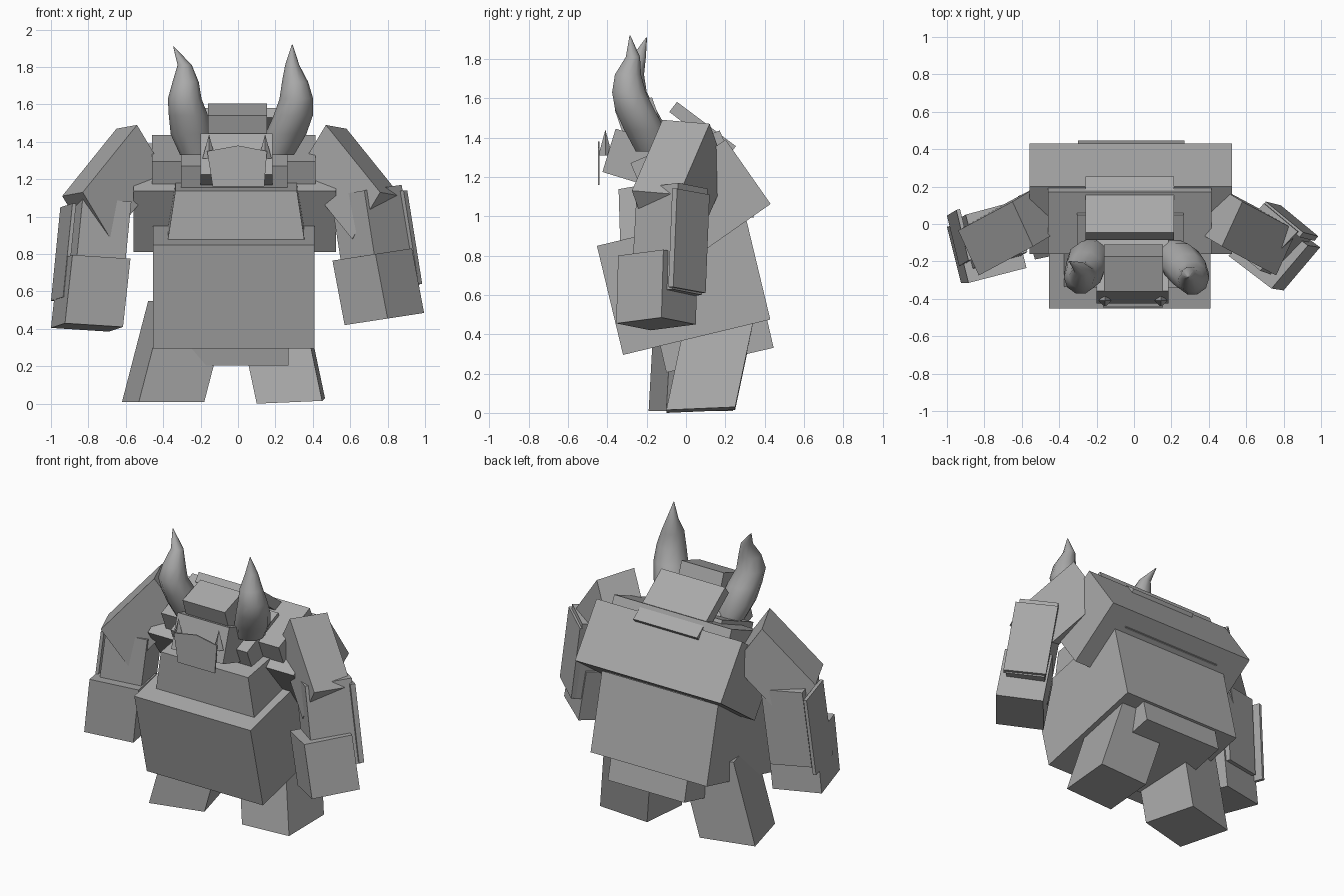
import bpy, bmesh, math
from mathutils import Vector as V

cube = bpy.data.objects.get("Cube")
if cube:
    bpy.data.objects.remove(cube)

stone = bpy.data.materials.new("stone_grey")
stone.use_nodes = True
stone.diffuse_color = (0.4, 0.4, 0.4, 1)
stone.node_tree.nodes["Principled BSDF"].inputs["Base Color"].default_value = (0.4, 0.4, 0.4, 1)


def finish(name, bm):
    bmesh.ops.recalc_face_normals(bm, faces=bm.faces)
    mesh = bpy.data.meshes.new(name)
    bm.to_mesh(mesh)
    bm.free()
    mesh.materials.append(stone)
    obj = bpy.data.objects.new(name, mesh)
    bpy.context.collection.objects.link(obj)
    return obj


def block(name, corner, a, b, c, taper=1):
    """Box spanned by three edge vectors; taper scales the end along c."""
    corner, a, b, c = V(corner), V(a), V(b), V(c)
    mid = corner + (a + b) / 2
    bm = bmesh.new()
    bmesh.ops.create_cube(bm, size=1)
    for v in bm.verts:
        s = taper if v.co.z > 0 else 1
        v.co = mid + (a * v.co.x + b * v.co.y) * s + c * (v.co.z + 0.5)
    return finish(name, bm)


def slab(name, x0, x1, front, depth, height, tilt, taper=1):
    """Box pitched about x, placed by its lower front edge (y, z)."""
    t = math.radians(tilt)
    c, s = math.cos(t), math.sin(t)
    return block(name, (x0, *front), (x1 - x0, 0, 0), (0, depth * c, depth * s),
                 (0, -height * s, height * c), taper)


def flip(p, offset=0):
    return (offset - p[0], p[1], p[2])


# Torso
slab("belly", -0.455, 0.41, (-0.32, 0.295), 0.77, 0.57, 13.5)
slab("chest", -0.375, 0.355, (-0.335, 0.875), 0.69, 0.26, 10, 0.89)
slab("upper_back", -0.56, 0.525, (0.07, 0.81), 0.44, 0.40, 35)
slab("pelvis", -0.30, 0.27, (-0.10, 0.205), 0.56, 0.28, 13)
slab("collar", -0.46, 0.415, (-0.09, 1.13), 0.36, 0.18, 23)
slab("neck_base", -0.305, 0.265, (-0.21, 1.10), 0.36, 0.185, 23)
slab("hump_plate", -0.26, 0.215, (-0.085, 1.53), 0.375, 0.065, -37)

# Head and thin face mask
slab("head", -0.20, 0.185, (-0.425, 1.225), 0.34, 0.23, -17)
slab("head_crown", -0.16, 0.155, (-0.30, 1.36), 0.20, 0.19, 19)
bm = bmesh.new()
outline = [(-0.135, 1.16), (0.14, 1.16), (0.155, 1.35), (0, 1.38), (-0.165, 1.35)]
face = bm.faces.new([bm.verts.new((x, -0.447, z)) for x, z in outline])
ext = bmesh.ops.extrude_face_region(bm, geom=[face])
for v in ext["geom"]:
    if isinstance(v, bmesh.types.BMVert):
        v.co.y += 0.008
finish("face_mask", bm)

# Small spikes on the mask corners
for side, x in (("left", 0.145), ("right", -0.155)):
    bm = bmesh.new()
    bmesh.ops.create_cone(bm, cap_ends=True, segments=4, radius1=0.035, radius2=0, depth=0.13)
    bmesh.ops.translate(bm, verts=bm.verts, vec=(x, -0.41, 1.375))
    finish(side + "_mask_spike", bm)

# Horns
radii = [0.09, 0.11, 0.105, 0.09, 0.07, 0.038, 0.002]
paths = {
    "left": [(0.21, -0.17, 1.33), (0.255, -0.21, 1.44), (0.295, -0.26, 1.54), (0.312, -0.29, 1.63),
             (0.305, -0.295, 1.72), (0.29, -0.27, 1.81), (0.29, -0.285, 1.92)],
    "right": [(-0.22, -0.17, 1.33), (-0.25, -0.20, 1.44), (-0.265, -0.25, 1.54), (-0.285, -0.285, 1.63),
              (-0.28, -0.28, 1.72), (-0.285, -0.24, 1.81), (-0.345, -0.20, 1.91)],
}
SIDES = 10
for side, path in paths.items():
    bm = bmesh.new()
    rings = []
    for p, r in zip(path, radii):
        angles = [math.tau * i / SIDES for i in range(SIDES)]
        rings.append([bm.verts.new(V(p) + V((r * math.cos(t), r * math.sin(t), 0))) for t in angles])
    for low, high in zip(rings, rings[1:]):
        for i in range(SIDES):
            j = (i + 1) % SIDES
            bm.faces.new((low[i], low[j], high[j], high[i]))
    bm.faces.new(rings[0])
    bm.faces.new(rings[-1])
    for f in bm.faces:
        f.smooth = len(f.verts) == 4
    finish(side + "_horn", bm)

# Upper arms, mirrored about the slightly shifted body centre
upper = [(0.47, -0.12, 1.49), (0.11, 0.24, -0.02), (-0.15, 0.09, -0.25), (0.29, -0.155, -0.36)]
block("left_upper_arm", *upper)
block("right_upper_arm", flip(upper[0], -0.07), *[flip(e) for e in upper[1:]])

# Left forearm, its outer plate and hand
block("left_forearm", (0.76, -0.28, 0.6), (0.2, 0.21, 0.03), (-0.18, 0.15, -0.03), (-0.085, 0.03, 0.54))
block("left_arm_plate", (0.965, -0.09, 0.64), (-0.2, 0.165, -0.03), (0.02, 0.025, 0), (-0.08, 0.02, 0.5))
block("left_hand", (0.8, -0.355, 0.455), (0.195, 0.23, 0.03), (-0.23, 0.175, -0.035), (-0.065, 0.01, 0.345))

# Right forearm, its outer plate and hand
block("right_forearm", (-0.88, -0.25, 0.6), (0.26, 0.07, -0.02), (-0.07, 0.27, -0.02), (0.05, 0.03, 0.5))
block("right_arm_plate", (-0.915, -0.22, 0.57), (-0.02, -0.005, 0), (-0.065, 0.27, -0.02), (0.05, 0.03, 0.5))
block("right_hand", (-0.925, -0.315, 0.43), (0.31, 0.08, -0.02), (-0.075, 0.3, -0.025), (0.04, 0, 0.365))

# Legs
block("left_leg", (0.1, -0.1, 0), (0.35, 0, 0.015), (0.015, 0.35, 0.015), (-0.11, 0.11, 0.52))
block("right_leg", (-0.53, -0.19, 0.01), (0.35, 0.09, 0), (-0.09, 0.34, 0), (0.14, 0.03, 0.54))
